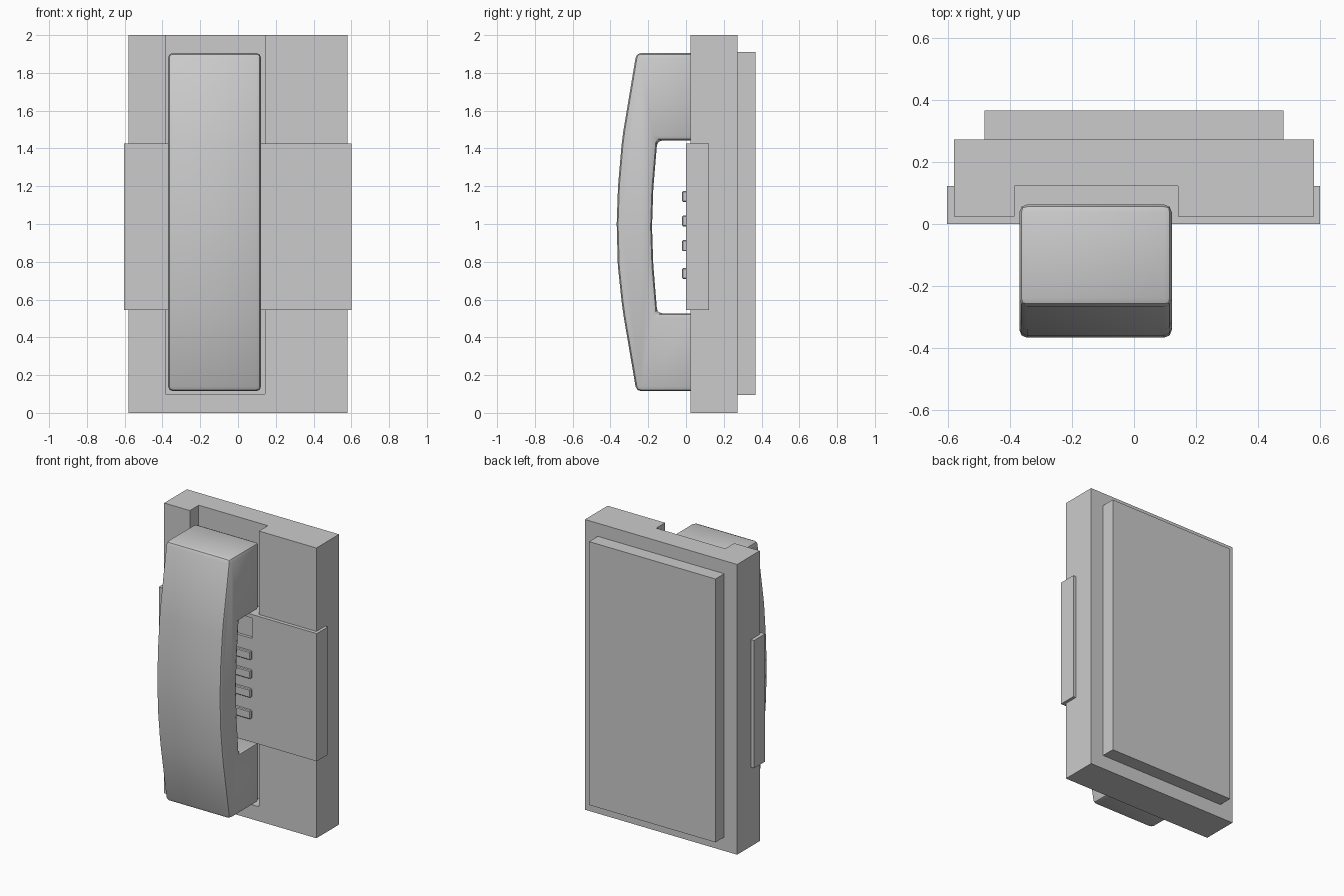
import bpy, bmesh

if "Cube" in bpy.data.objects:
    bpy.data.objects.remove(bpy.data.objects["Cube"])


def box(name, x0, x1, y0, y1, z0, z1):
    bpy.ops.mesh.primitive_cube_add(
        size=1, location=((x0 + x1) / 2, (y0 + y1) / 2, (z0 + z1) / 2))
    ob = bpy.context.object
    ob.name = name
    ob.scale = (x1 - x0, y1 - y0, z1 - z0)
    bpy.ops.object.transform_apply(location=False, rotation=False, scale=True)
    return ob


def apply_modifier(ob, mod):
    bpy.context.view_layer.objects.active = ob
    bpy.ops.object.modifier_apply(modifier=mod.name)


def cut(ob, *bounds):
    cutter = box("cutter", *bounds)
    cutter.hide_render = True
    mod = ob.modifiers.new("cut", 'BOOLEAN')
    mod.operation = 'DIFFERENCE'
    mod.solver = 'EXACT'
    mod.object = cutter
    apply_modifier(ob, mod)
    bpy.data.objects.remove(cutter)


def bevel(ob, width, segments):
    mod = ob.modifiers.new("bevel", 'BEVEL')
    mod.width = width
    mod.segments = segments
    mod.limit_method = 'ANGLE'
    mod.angle_limit = 0.6
    apply_modifier(ob, mod)


# Wall housing with a cradle channel open at the top
housing = box("housing", -0.58, 0.58, 0.025, 0.272, 0, 2)
cut(housing, -0.385, 0.142, -0.1, 0.122, 0.1, 2.1)

# Wall mounting plate
box("back_plate", -0.482, 0.482, 0.272, 0.367, 0.095, 1.91)

# Wide middle panel with a sunken display window
panel = box("middle_panel", -0.604, 0.6, 0, 0.122, 0.545, 1.425)
cut(panel, -0.358, 0.108, -0.1, 0.02, 1.26, 1.4)

# Keypad behind the handset
for row, z in enumerate((1.145, 1.015, 0.885, 0.737)):
    for col in range(3):
        x = -0.358 + col * 0.168
        key = box(f"key_{row}_{col}", x, x + 0.13, -0.02, 0.01, z - 0.029, z + 0.029)
        bevel(key, 0.005, 1)

# Handset: side profile (y, z) extruded across x
profile = [(0.063, 1.905), (-0.263, 1.905), (-0.332, 1.49), (-0.341, 1.42),
           (-0.36, 1.2), (-0.367, 1.0), (-0.361, 0.78), (-0.341, 0.59),
           (-0.33, 0.51), (-0.263, 0.115), (0.063, 0.115), (0.063, 0.527),
           (-0.152, 0.527), (-0.173, 0.78), (-0.18, 0.985), (-0.173, 1.19),
           (-0.152, 1.442), (0.063, 1.442)]
bm = bmesh.new()
face = bm.faces.new([bm.verts.new((-0.37, y, z)) for y, z in profile])
ext = bmesh.ops.extrude_face_region(bm, geom=[face])
for v in ext["geom"]:
    if isinstance(v, bmesh.types.BMVert):
        v.co.x = 0.122
bmesh.ops.recalc_face_normals(bm, faces=bm.faces)
mesh = bpy.data.meshes.new("handset")
bm.to_mesh(mesh)
bm.free()
handset = bpy.data.objects.new("handset", mesh)
bpy.context.collection.objects.link(handset)
bevel(handset, 0.025, 2)
bpy.ops.object.select_all(action='DESELECT')
handset.select_set(True)
bpy.context.view_layer.objects.active = handset
bpy.ops.object.shade_smooth_by_angle(angle=0.5)
